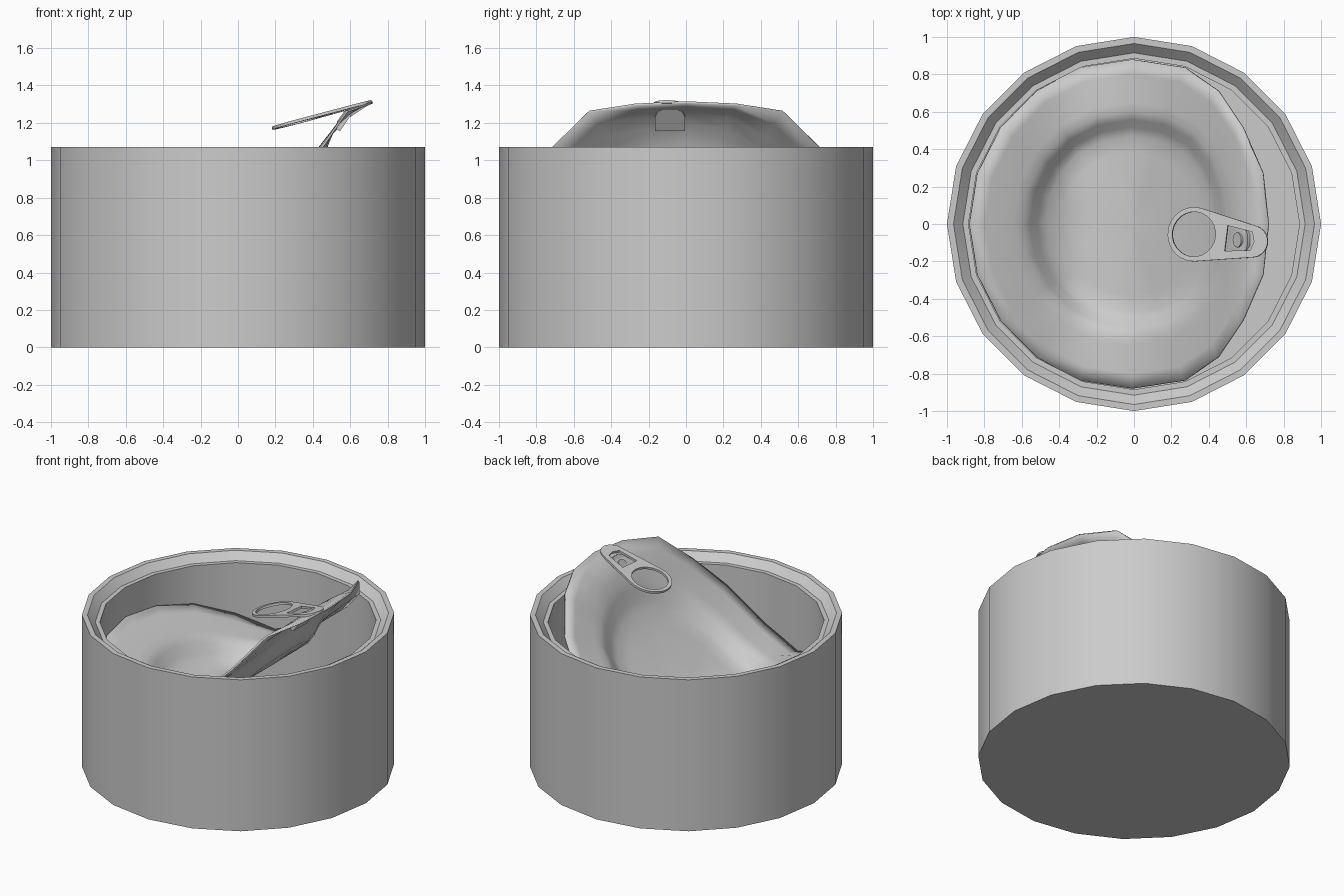
import bpy, bmesh
from math import sin, cos, pi, radians, atan2, acos
from mathutils import Matrix, Vector

if "Cube" in bpy.data.objects:
    bpy.data.objects.remove(bpy.data.objects["Cube"])

SIDES = 20


def finish(obj, angle=30):
    bpy.ops.object.select_all(action='DESELECT')
    obj.select_set(True)
    bpy.context.view_layer.objects.active = obj
    bpy.ops.object.shade_smooth_by_angle(angle=radians(angle))
    return obj


def rings_object(name, rings, cap_start=True, cap_end=True):
    """Skin a list of rings (each a list of points) and close the ends."""
    bm = bmesh.new()
    loops = [[bm.verts.new(p) for p in ring] for ring in rings]
    for a, b in zip(loops, loops[1:]):
        n = len(a)
        for i in range(n):
            j = (i + 1) % n
            bm.faces.new((a[i], a[j], b[j], b[i]))
    if cap_start:
        bm.faces.new(loops[0][::-1])
    if cap_end:
        bm.faces.new(loops[-1])
    bmesh.ops.recalc_face_normals(bm, faces=bm.faces)
    mesh = bpy.data.meshes.new(name)
    bm.to_mesh(mesh)
    bm.free()
    obj = bpy.data.objects.new(name, mesh)
    bpy.context.collection.objects.link(obj)
    return obj


def circle(r, z=0.0, n=SIDES):
    return [(r * cos(2 * pi * i / n), r * sin(2 * pi * i / n), z) for i in range(n)]


# can body: outer wall, rim, recessed ledge, inner wall, floor
profile = [(1, 0), (1, 1.07), (.965, 1.07), (.915, 1.02), (.885, 1.02), (.885, .04)]
finish(rings_object("can_body", [circle(r, z) for r, z in profile]))

# peeled lid: flat disc bent along x, (disc x, bent x, height)
BEND = [(-.88, -.88, .81), (-.71, -.71, .75), (-.517, -.52, .66), (-.27, -.29, .56),
        (0, -.01, .66), (.27, .27, .88), (.517, .45, 1.07), (.71, .58, 1.26),
        (.837, .69, 1.298), (.88, .72, 1.31)]


def bend(x, y):
    u = max(-.88, min(.88, x))
    for a, b in zip(BEND, BEND[1:]):
        if u <= b[0]:
            t = (u - a[0]) / (b[0] - a[0])
            break
    px, pz = a[1] + t * (b[1] - a[1]), a[2] + t * (b[2] - a[2])
    # pressed centre panel
    s = max(0, min(1, (.6 - (x * x + y * y) ** .5) / .12))
    return (px, y, pz - .09 * s * s * (3 - 2 * s))


radii = [.88, .8, .72, .65, .6, .56, .52, .47, .38, .27, .15, .05]
lid = rings_object("peeled_lid", [[bend(x, y) for x, y, _ in circle(r)] for r in radii],
                   cap_start=False)
solid = lid.modifiers.new("thickness", 'SOLIDIFY')
solid.thickness = .012
solid.offset = 0
finish(lid, 45)


# pull tab: plate with a round finger hole and a square window
def arc(cx, r, a0, a1, n):
    return [(cx + r * cos(a0 + (a1 - a0) * i / n), r * sin(a0 + (a1 - a0) * i / n))
            for i in range(n + 1)]


big, small, gap = .145, .085, .325
tang = acos((big - small) / gap)
outline = arc(0, big, tang, 2 * pi - tang, 20) + arc(gap, small, -tang, tang, 10)
finger_hole = arc(0, .12, 0, 2 * pi * 23 / 24, 23)
window = [(.18, -.068), (.32, -.05), (.335, 0), (.32, .05), (.18, .068)]

curve = bpy.data.curves.new("pull_tab", 'CURVE')
curve.dimensions = '2D'
curve.fill_mode = 'BOTH'
curve.extrude = .008
for pts in (outline, finger_hole, window):
    sp = curve.splines.new('POLY')
    sp.points.add(len(pts) - 1)
    for p, (x, y) in zip(sp.points, pts):
        p.co = (x, y, 0, 1)
    sp.use_cyclic_u = True
tab = bpy.data.objects.new("pull_tab", curve)
bpy.context.collection.objects.link(tab)
tab.matrix_world = (Matrix.Translation((.322, -.055, 1.208))
                    @ Matrix.Rotation(radians(-7), 4, 'Z')
                    @ Matrix.Rotation(radians(-15), 4, 'Y'))
bpy.ops.object.select_all(action='DESELECT')
tab.select_set(True)
bpy.context.view_layer.objects.active = tab
bpy.ops.object.convert(target='MESH')
finish(bpy.context.view_layer.objects.active)

# rivet tongue lying on the lid slope, with rounded upper end
slope = atan2(.19, .13)
tongue_2d = [(-.07, -.08), (.02, -.08), (.055, -.065), (.075, -.03),
             (.075, .03), (.055, .065), (.02, .08), (-.07, .08)]
place = Matrix.Translation((.575, -.085, 1.22)) @ Matrix.Rotation(-slope, 4, 'Y')
tongue = rings_object("rivet_tongue", [[place @ Vector((x, y, z)) for x, y in tongue_2d]
                                       for z in (-.012, .014)])
finish(tongue)
rivet = rings_object("rivet", [[place @ Vector(p) for p in circle(.04, z, 16)]
                               for z in (.01, .03)])
finish(rivet)
